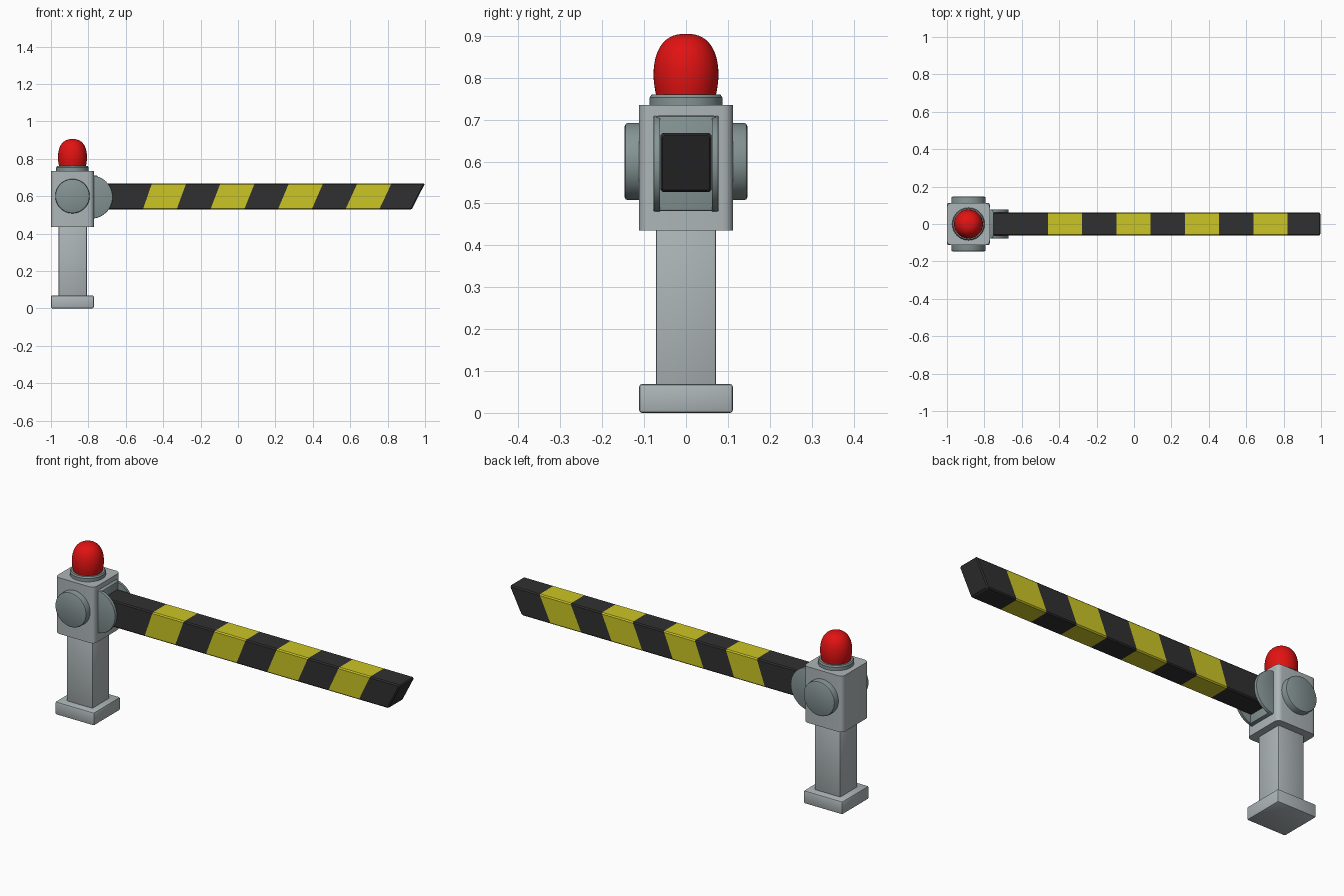
import bpy, bmesh, math
from mathutils import Matrix

if "Cube" in bpy.data.objects:
    bpy.data.objects.remove(bpy.data.objects["Cube"])

CX = -0.885   # centre line of the post
ARM_Z = 0.598


def material(name, rgb):
    m = bpy.data.materials.new(name)
    m.diffuse_color = (*rgb, 1)
    m.use_nodes = True
    m.node_tree.nodes["Principled BSDF"].inputs["Base Color"].default_value = m.diffuse_color
    return m


GREY = material("light grey", (0.42, 0.465, 0.475))
STEEL = material("dark steel grey", (0.235, 0.295, 0.295))
RED = material("lamp red", (0.76, 0.006, 0.006))
BLACK = material("black", (0.03, 0.03, 0.03))
YELLOW = material("yellow", (0.60, 0.56, 0.018))


def finish(name, bm, *mats, smooth=True):
    bmesh.ops.recalc_face_normals(bm, faces=bm.faces)
    me = bpy.data.meshes.new(name)
    bm.to_mesh(me)
    bm.free()
    ob = bpy.data.objects.new(name, me)
    bpy.context.collection.objects.link(ob)
    for m in mats:
        me.materials.append(m)
    if smooth:
        bpy.ops.object.select_all(action='DESELECT')
        bpy.context.view_layer.objects.active = ob
        ob.select_set(True)
        bpy.ops.object.shade_smooth_by_angle(angle=math.radians(35))
    return ob


def box(name, lo, hi, mat, bevel, segments=2, upright_only=False):
    bm = bmesh.new()
    bmesh.ops.create_cube(bm, size=1)
    for v in bm.verts:
        v.co = [l + (c + 0.5) * (h - l) for c, l, h in zip(v.co, lo, hi)]
    edges = [e for e in bm.edges if not upright_only
             or abs(e.verts[0].co.z - e.verts[1].co.z) > 0.01]
    bmesh.ops.bevel(bm, geom=edges, offset=bevel, segments=segments,
                    profile=0.5, affect='EDGES')
    return finish(name, bm, mat)


def lathe(name, profile, mat, matrix, sides=48):
    """Spin (radius, height) points round z, then place with matrix."""
    bm = bmesh.new()
    vs = [bm.verts.new((r, 0, z)) for r, z in profile]
    es = [bm.edges.new(p) for p in zip(vs, vs[1:])]
    bmesh.ops.spin(bm, geom=vs + es, cent=(0, 0, 0), axis=(0, 0, 1),
                   angle=2 * math.pi, steps=sides, use_duplicate=False)
    bmesh.ops.remove_doubles(bm, verts=bm.verts, dist=1e-5)
    bm.transform(matrix)
    return finish(name, bm, mat)


# Foot, post and head
box("foot", (-1, -0.112, 0), (-0.771, 0.112, 0.069), GREY, 0.007)
box("post", (-0.96, -0.072, 0.06), (-0.808, 0.072, 0.45), GREY, 0.007)
box("head", (-1, -0.112, 0.436), (-0.771, 0.112, 0.735), GREY, 0.024, 4, True)

# Round hinge covers on the front and back of the head
for name, s in (("front_hinge_cover", 1), ("back_hinge_cover", -1)):
    lathe(name, [(0, 0.08), (0.092, 0.08), (0.092, 0.138), (0.090, 0.144),
                 (0.084, 0.147), (0, 0.147)], STEEL,
          Matrix.Translation((CX, 0, 0.6)) @ Matrix.Rotation(s * math.pi / 2, 4, 'X'))

# Lamp collar and rounded lamp
at_post = Matrix.Translation((CX, 0, 0))
lathe("lamp_collar", [(0, 0.73), (0.087, 0.73), (0.087, 0.753),
                      (0.082, 0.76), (0, 0.76)], STEEL, at_post)
dome = [(0.0775 * math.cos(t) ** 0.8, 0.805 + 0.1 * math.sin(t) ** 0.88)
        for t in (i * math.pi / 28 for i in range(14))]
lathe("lamp", [(0, 0.755), (0.071, 0.755), (0.0745, 0.775), (0.0768, 0.79)]
      + dome + [(0, 0.905)], RED, at_post)

# Bracket: back plate and two half-round cheeks that hold the arm
box("bracket_back", (-0.79, -0.072, 0.482), (-0.75, 0.072, 0.71), STEEL, 0.006)
for name, s in (("front_cheek", -1), ("back_cheek", 1)):
    bm = bmesh.new()
    pts = [(-0.785 + 0.115 * math.cos(a), 0.595 + 0.115 * math.sin(a))
           for a in (math.pi * (i / 32 - 0.5) for i in range(33))]
    face = bm.faces.new([bm.verts.new((x, s * 0.062, z)) for x, z in pts])
    ext = bmesh.ops.extrude_face_region(bm, geom=[face])["geom"]
    for v in (g for g in ext if isinstance(g, bmesh.types.BMVert)):
        v.co.y = s * 0.078
    rim = [e for e in bm.edges if all(abs(v.co.y) > 0.07 for v in e.verts)]
    bmesh.ops.bevel(bm, geom=rim, offset=0.004, segments=2, profile=0.5,
                    affect='EDGES')
    finish(name, bm, STEEL)

# Striped arm: chamfered section swept through slanted cuts
HY, HZ, C = 0.0612, 0.0705, 0.006


def section(inset=0):
    y, z = HY - inset, HZ - inset
    return [(y, z - C), (y - C, z), (C - y, z), (-y, z - C),
            (-y, C - z), (C - y, -z), (y - C, -z), (y, C - z)]


cuts = [(-0.752, 0, 0)]
cuts += [(-0.46 + 0.183 * k, 0.049 + 0.0025 * k, 0) for k in range(8)]
cuts += [(0.993, 0.072, 0), (1.0, 0.072, 0.005)]
bm = bmesh.new()
rings = []
for x, slant, inset in cuts:
    rings.append([bm.verts.new((x - slant * (HZ - z) / (2 * HZ), y, ARM_Z + z))
                  for y, z in section(inset)])
for k, (a, b) in enumerate(zip(rings, rings[1:])):
    for i in range(8):
        j = (i + 1) % 8
        f = bm.faces.new((a[i], a[j], b[j], b[i]))
        f.material_index = 1 if k % 2 and k < 8 else 0
bm.faces.new(rings[0])
bm.faces.new(rings[-1])
finish("barrier_arm", bm, BLACK, YELLOW, smooth=False)
